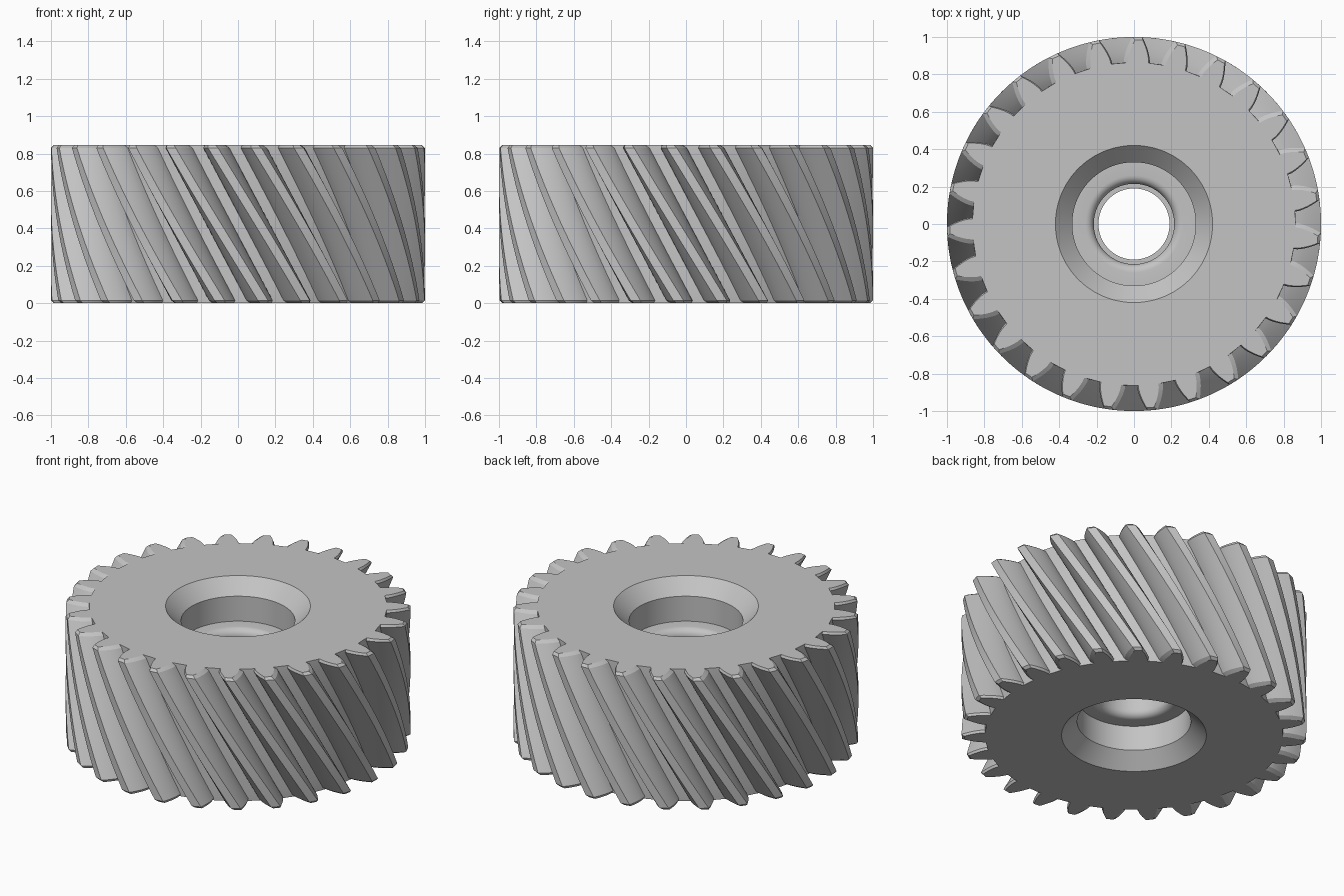
import bpy, bmesh
from math import pi, tan, acos, sqrt, cos, sin, radians

cube = bpy.data.objects.get("Cube")
if cube:
    bpy.data.objects.remove(cube)

# Gear proportions
TEETH = 27
HEIGHT = 0.845
ROOT, TIP, PITCH = 0.864, 1.0, 0.94
HELIX = radians(30)
CHAMFER = 0.015
STEP = 2 * pi / TEETH
TWIST = HEIGHT * tan(HELIX) / PITCH
PRESSURE = radians(22.8)
BASE = PITCH * cos(PRESSURE)
SAMPLES = 7


def involute(r):
    """Involute angle at radius r."""
    a = acos(min(1, BASE / r))
    return tan(a) - a


def half_angle(r):
    """Half the angular thickness of a tooth at radius r."""
    return STEP / 4 + involute(PITCH) - involute(r)


def gear_outline(inset):
    """Polar outline of all teeth, pulled in by inset at flanks and tips."""
    radii = [ROOT + (TIP - inset - ROOT) * i / (SAMPLES - 1) for i in range(SAMPLES)]
    flank = [(r, half_angle(r) - inset / r) for r in radii]
    points = []
    for k in range(TEETH):
        centre = -pi / 2 + (k + 0.5) * STEP
        points += [(r, centre - h) for r, h in flank]
        points += [(r, centre + h) for r, h in reversed(flank)]
    return points


bm = bmesh.new()


def add_ring(polar, z, twisted=True):
    turn = TWIST * (0.5 - z / HEIGHT) if twisted else 0
    return [bm.verts.new((r * cos(a + turn), r * sin(a + turn), z)) for r, a in polar]


full, small = gear_outline(0), gear_outline(CHAMFER)
count = len(full)
rim = [(0.84, a) for r, a in small]

# Helical teeth with chamfered ends
rings = [add_ring(rim, 0), add_ring(small, 0)]
LAYERS = 16
for i in range(LAYERS + 1):
    z = CHAMFER + (HEIGHT - 2 * CHAMFER) * i / LAYERS
    rings.append(add_ring(full, z))
rings += [add_ring(small, HEIGHT), add_ring(rim, HEIGHT)]

# Bore: countersink, counterbore, rounded shoulder, narrow collar
bore = [(0.42, 0), (0.33, 0.09), (0.33, 0.25)]
for i in range(7):
    t = i / 6 * pi / 2
    bore.append((0.26 - 0.045 * sin(t), 0.25 + 0.045 * (1 - cos(t))))
bore += [(0.215, 0.37), (0.19, 0.37)]
profile = [(r, HEIGHT - d) for r, d in bore] + [(r, d) for r, d in reversed(bore)]
for r, z in profile:
    circle = [(r, -pi / 2 + 2 * pi * (j + 0.5) / count) for j in range(count)]
    rings.append(add_ring(circle, z, False))

# Skin neighbouring rings into one closed solid
for n, ring in enumerate(rings):
    after = rings[(n + 1) % len(rings)]
    for j in range(count):
        k = (j + 1) % count
        bm.faces.new((ring[j], ring[k], after[k], after[j]))
bmesh.ops.recalc_face_normals(bm, faces=bm.faces)

mesh = bpy.data.meshes.new("helical_gear")
bm.to_mesh(mesh)
bm.free()
gear = bpy.data.objects.new("helical_gear", mesh)
bpy.context.collection.objects.link(gear)

# Plain grey metal
grey = bpy.data.materials.new("grey_metal")
grey.use_nodes = True
colour = (0.55, 0.55, 0.55, 1)
grey.diffuse_color = colour
grey.node_tree.nodes["Principled BSDF"].inputs["Base Color"].default_value = colour
mesh.materials.append(grey)

bpy.ops.object.select_all(action="DESELECT")
gear.select_set(True)
bpy.context.view_layer.objects.active = gear
bpy.ops.object.shade_smooth_by_angle(angle=radians(25))
